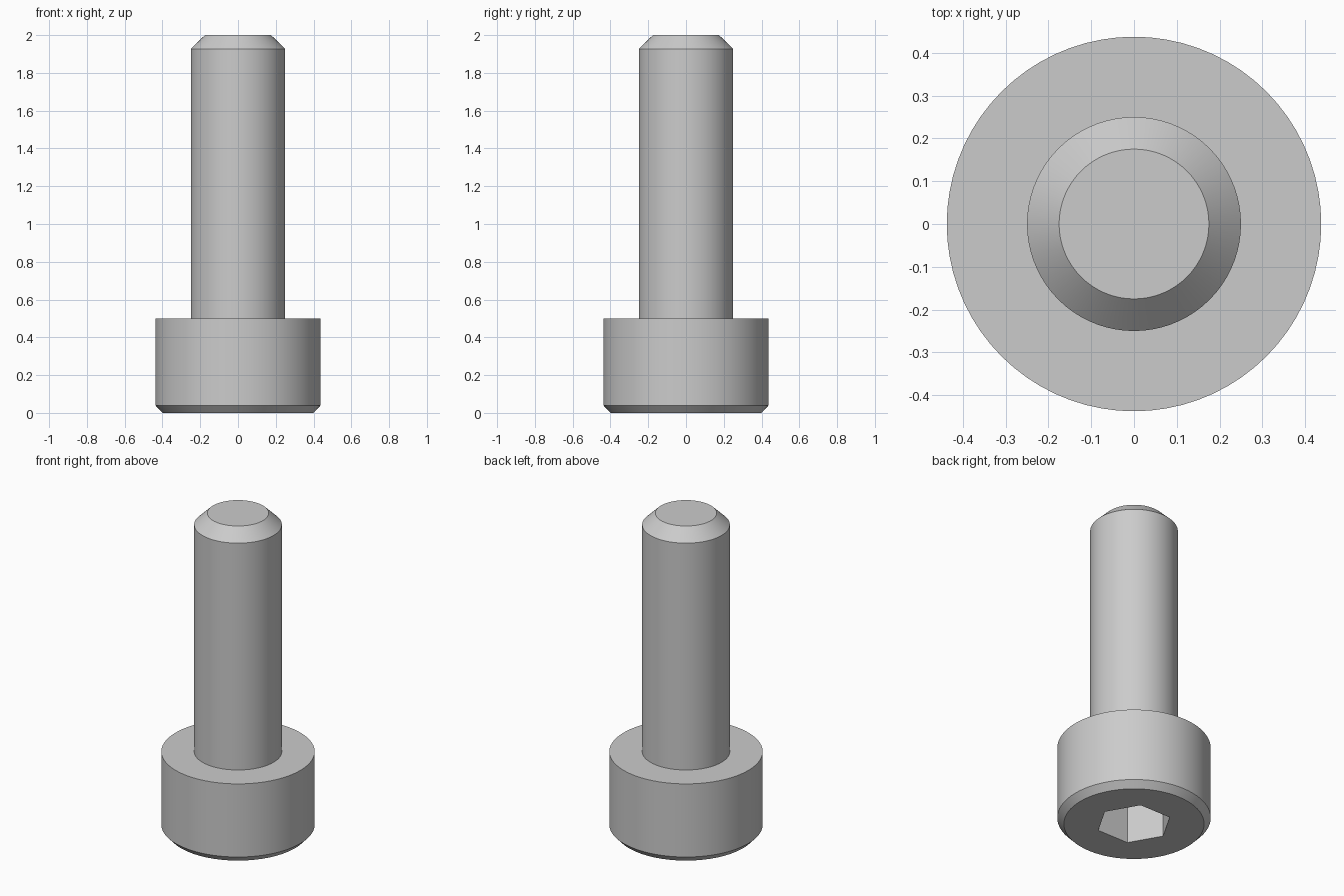
import bpy
import bmesh
from math import cos, sin, tau, radians

SEGMENTS = 72

cube = bpy.data.objects.get("Cube")
if cube:
    bpy.data.objects.remove(cube, do_unlink=True)

# Plain grey steel
steel = bpy.data.materials.new("grey_steel")
steel.use_nodes = True
grey = (0.6, 0.6, 0.6, 1)
steel.diffuse_color = grey
steel.node_tree.nodes["Principled BSDF"].inputs["Base Color"].default_value = grey


def ring(bm, radius, z, sides=SEGMENTS):
    """A closed loop of vertices around the z axis."""
    return [bm.verts.new((radius * cos(tau * i / sides), radius * sin(tau * i / sides), z))
            for i in range(sides)]


def lathe(bm, profile, sides=SEGMENTS):
    """Join rings along a (radius, z) profile; return the end rings."""
    rings = [ring(bm, r, z, sides) for r, z in profile]
    for low, high in zip(rings, rings[1:]):
        for i in range(sides):
            j = (i + 1) % sides
            bm.faces.new((low[i], low[j], high[j], high[i]))
    return rings[0], rings[-1]


def loop_edges(bm, verts):
    return [bm.edges.get((verts[i - 1], verts[i])) for i in range(len(verts))]


def finish(bm, name):
    bmesh.ops.recalc_face_normals(bm, faces=bm.faces[:])
    mesh = bpy.data.meshes.new(name)
    bm.to_mesh(mesh)
    bm.free()
    mesh.materials.append(steel)
    obj = bpy.data.objects.new(name, mesh)
    bpy.context.collection.objects.link(obj)
    bpy.ops.object.select_all(action='DESELECT')
    obj.select_set(True)
    bpy.context.view_layer.objects.active = obj
    bpy.ops.object.shade_smooth_by_angle(angle=radians(25))


# Socket head: chamfered cylinder with a hexagonal recess underneath
bm = bmesh.new()
bottom, _ = lathe(bm, [(0.4, 0), (0.4375, 0.04), (0.4375, 0.5), (0.25, 0.5)])
mouth, floor = lathe(bm, [(0.2165, 0), (0.2165, 0.25)], sides=6)
bm.faces.new(floor)
bmesh.ops.triangle_fill(bm, use_beauty=True, normal=(0, 0, -1),
                        edges=loop_edges(bm, bottom) + loop_edges(bm, mouth))
finish(bm, "socket_head")

# Shank with a chamfered tip
bm = bmesh.new()
_, tip = lathe(bm, [(0.25, 0.5), (0.25, 1.927), (0.175, 2.0)])
bm.faces.new(tip)
finish(bm, "shank")
